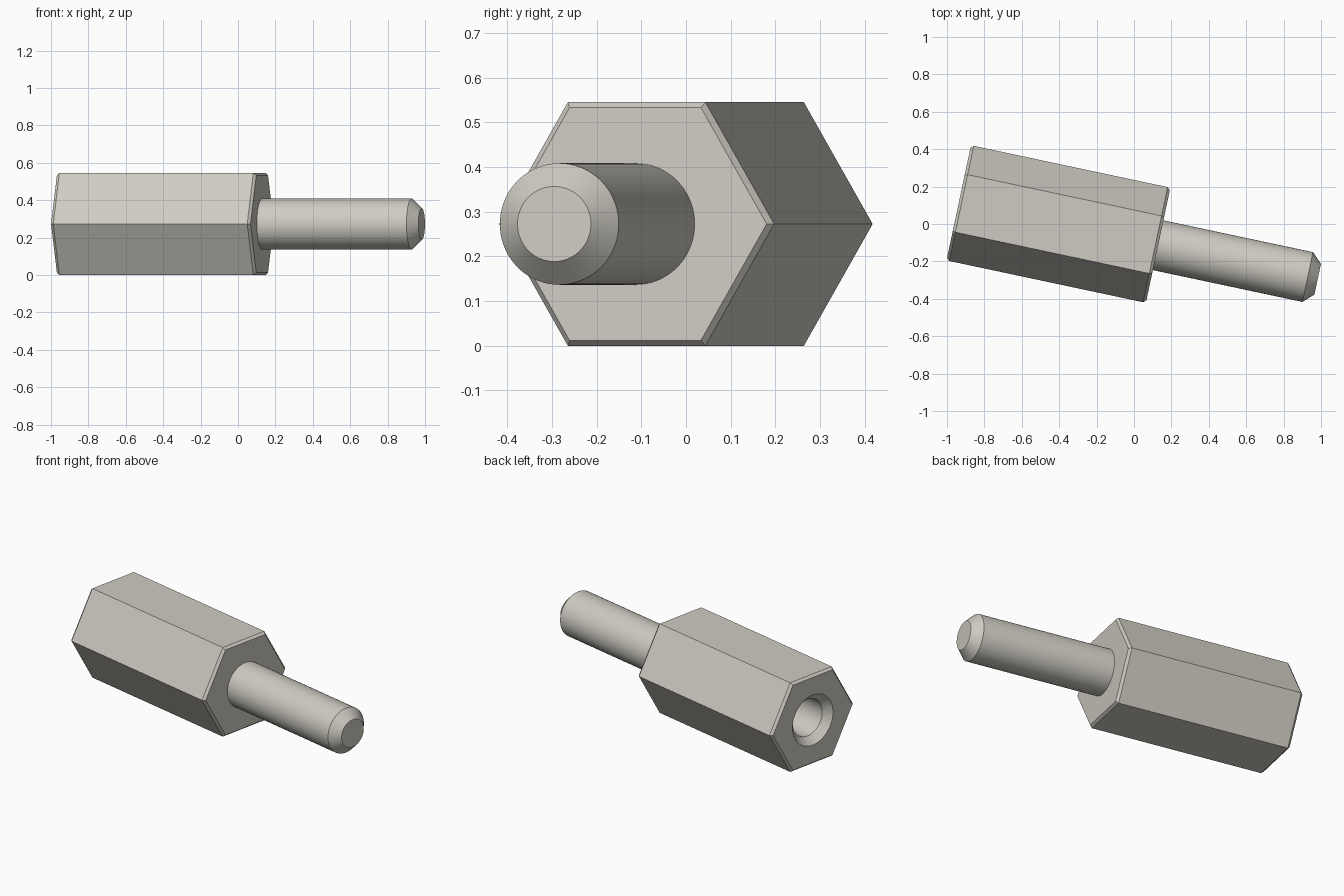
import bpy, bmesh
from math import sin, cos, pi, radians

if "Cube" in bpy.data.objects:
    bpy.data.objects.remove(bpy.data.objects["Cube"], do_unlink=True)

FLATS = 0.545                     # hexagon size across flats
CORNER = FLATS / 2 / cos(pi / 6)  # hexagon corner radius
BODY, TOTAL = 1.09, 1.962         # body length, overall length
SEG = 72                          # sides of round parts

metal = bpy.data.materials.new("warm_grey_metal")
metal.use_nodes = True
colour = (0.62, 0.60, 0.54, 1)
metal.diffuse_color = colour
metal.node_tree.nodes["Principled BSDF"].inputs["Base Color"].default_value = colour


def ring(bm, x, r, n):
    return [bm.verts.new((x, r * cos(2 * pi * i / n), r * sin(2 * pi * i / n)))
            for i in range(n)]


def loft(bm, profile, n):
    """Skin rings of n sides along x; returns the rings."""
    rings = [ring(bm, x, r, n) for x, r in profile]
    for a, b in zip(rings, rings[1:]):
        for i in range(n):
            j = (i + 1) % n
            bm.faces.new((a[i], a[j], b[j], b[i]))
    return rings


def finish(bm, name):
    bmesh.ops.recalc_face_normals(bm, faces=bm.faces)
    mesh = bpy.data.meshes.new(name)
    bm.to_mesh(mesh)
    bm.free()
    mesh.materials.append(metal)
    obj = bpy.data.objects.new(name, mesh)
    bpy.context.collection.objects.link(obj)
    obj.location = (-0.937, 0.113, FLATS / 2)
    obj.rotation_euler.z = radians(-12)
    bpy.ops.object.select_all(action="DESELECT")
    obj.select_set(True)
    bpy.context.view_layer.objects.active = obj
    bpy.ops.object.shade_smooth_by_angle(angle=radians(25))


# Hexagonal body with chamfered ends
bm = bmesh.new()
inset, cham = 0.014, 0.015
hexes = loft(bm, [(0, CORNER - inset), (cham, CORNER),
                  (BODY - cham, CORNER), (BODY, CORNER - inset)], 6)
bm.faces.new(hexes[-1])

# Countersunk blind hole in the left end
hole = loft(bm, [(0, 0.153), (0.043, 0.112), (0.65, 0.112)], SEG)
bm.faces.new(hole[-1])

# End face around the hole, one piece per hexagon side
step = SEG // 6
for i in range(6):
    arc = [hole[0][(i * step + k) % SEG] for k in range(step, -1, -1)]
    bm.faces.new([hexes[0][i], hexes[0][(i + 1) % 6]] + arc)
finish(bm, "hex_body")

# Round stud with a chamfered tip
bm = bmesh.new()
stud = loft(bm, [(BODY - 0.02, 0.136), (TOTAL - 0.0545, 0.136), (TOTAL, 0.084)], SEG)
bm.faces.new(stud[0])
bm.faces.new(stud[-1])
finish(bm, "stud")
